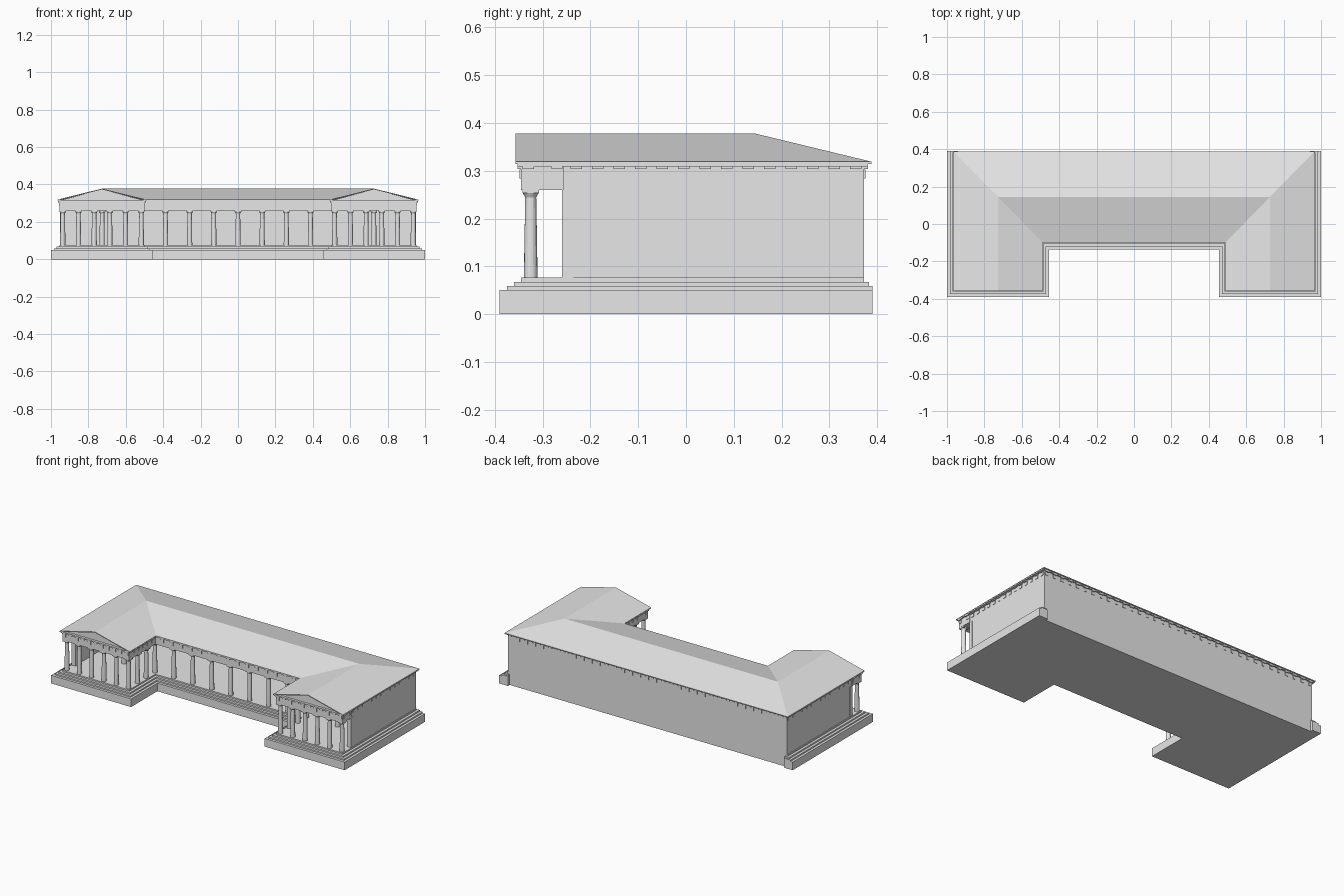
import bpy, bmesh
from math import cos, sin, pi

cube = bpy.data.objects.get("Cube")
if cube:
    bpy.data.objects.remove(cube, do_unlink=True)

stone = bpy.data.materials.new("pale_stone")
stone.use_nodes = True
GREY = (0.8, 0.8, 0.8, 1)
stone.diffuse_color = GREY
stone.node_tree.nodes["Principled BSDF"].inputs["Base Color"].default_value = GREY

# Shared plan dimensions
OUT, INN, FRONT, COURT = 0.955, 0.5, -0.345, -0.09
BACK, WALL, FLOOR = 0.373, 0.95, 0.076
BEAM, TOP = 0.26, 0.31
MID, RIDGE_Y = 0.7265, 0.144
EAVE, RIDGE = 0.319, 0.378


def finish(name, bm):
    bmesh.ops.recalc_face_normals(bm, faces=bm.faces)
    mesh = bpy.data.meshes.new(name)
    bm.to_mesh(mesh)
    bm.free()
    mesh.materials.append(stone)
    return place(name, mesh)


def place(name, mesh, loc=(0, 0, 0)):
    ob = bpy.data.objects.new(name, mesh)
    ob.location = loc
    bpy.context.collection.objects.link(ob)
    return ob


def add_box(bm, x0, x1, y0, y1, z0, z1):
    vs = bmesh.ops.create_cube(bm, size=1)["verts"]
    for v in vs:
        v.co.x = x1 if v.co.x > 0 else x0
        v.co.y = y1 if v.co.y > 0 else y0
        v.co.z = z1 if v.co.z > 0 else z0


def boxes(name, items, mirrored=False):
    bm = bmesh.new()
    for x0, x1, *rest in items:
        add_box(bm, x0, x1, *rest)
        if mirrored:
            add_box(bm, -x1, -x0, *rest)
    return finish(name, bm)


def extrude(bm, pts, vec):
    face = bm.faces.new([bm.verts.new(p) for p in pts])
    new = bmesh.ops.extrude_face_region(bm, geom=[face], use_keep_orig=True)["geom"]
    bmesh.ops.translate(bm, vec=vec, verts=[g for g in new if isinstance(g, bmesh.types.BMVert)])


def u_slab(name, d, back, z0, z1, notch=True):
    """U-shaped slab grown outward by d, optionally cut back behind the rear wall."""
    half = [(INN - d, COURT - d), (INN - d, FRONT - d), (OUT + d, FRONT - d), (OUT + d, back)]
    if notch and back > BACK:
        half += [(WALL - 0.01, back), (WALL - 0.01, BACK)]
    pts = half + [(-x, y) for x, y in reversed(half)]
    bm = bmesh.new()
    extrude(bm, [(x, y, z0) for x, y in pts], (0, 0, z1 - z0))
    return finish(name, bm)


# Plinth and steps
u_slab("plinth", 0.045, 0.39, 0, 0.05)
u_slab("lower_step", 0.03, 0.39, 0.05, 0.0585)
u_slab("middle_step", 0.015, 0.383, 0.0585, 0.0675)
u_slab("floor_step", 0, BACK, 0.0675, FLOOR)

# Solid walls with end pilasters
boxes("back_wall", [(-WALL, WALL, BACK - 0.02, BACK, FLOOR, TOP)])
boxes("side_wall", [(WALL - 0.02, WALL, -0.255, BACK - 0.02, FLOOR, TOP),
                    (WALL - 0.025, WALL + 0.002, -0.26, -0.235, FLOOR, BEAM)], True)

# Beams carried by the columns
W = 0.036
boxes("wing_beams", [(INN, OUT, FRONT, FRONT + W, BEAM, TOP),
                     (INN, INN + W, FRONT + W, COURT, BEAM, TOP),
                     (OUT - W, OUT, FRONT + W, -0.255, BEAM, TOP)], True)
boxes("court_beam", [(-INN - W, INN + W, COURT, COURT + W, BEAM, TOP)])
u_slab("cornice", 0.008, 0.381, 0.309, 0.316, notch=False)

# Frieze plates and eave blocks in regular runs
def frieze(bm, axis, fixed, sign, a, b, count):
    for i in range(count):
        c = a + (b - a) * i / (count - 1)
        for half, out, z0, z1 in ((0.009, 0.003, 0.284, 0.303), (0.012, 0.008, 0.304, TOP)):
            lo, hi = sorted((fixed - sign * 0.002, fixed + sign * out))
            if axis == "x":
                add_box(bm, c - half, c + half, lo, hi, z0, z1)
            else:
                add_box(bm, lo, hi, c - half, c + half, z0, z1)


bm = bmesh.new()
frieze(bm, "x", BACK, 1, -0.935, 0.935, 35)
frieze(bm, "x", COURT, -1, -0.45, 0.45, 15)
for s in (-1, 1):
    frieze(bm, "x", FRONT, -1, s * 0.515, s * 0.94, 11)
    frieze(bm, "y", s * INN, -s, -0.33, -0.12, 6)
    frieze(bm, "y", s * WALL, s, -0.23, 0.355, 14)
    frieze(bm, "y", s * OUT, s, -0.33, -0.27, 2)
finish("frieze_blocks", bm)

# Column: tapered shaft, flared cushion and square cap
bm = bmesh.new()
SIDES = 16
profile = [(0.014, 0), (0.0135, 0.06), (0.0115, 0.168), (0.0125, 0.17), (0.0165, 0.177)]
rings = [[bm.verts.new((r * cos(2 * pi * i / SIDES), r * sin(2 * pi * i / SIDES), z))
          for i in range(SIDES)] for r, z in profile]
for low, high in zip(rings, rings[1:]):
    for i in range(SIDES):
        j = (i + 1) % SIDES
        bm.faces.new((low[i], low[j], high[j], high[i]))
bm.faces.new(rings[0])
bm.faces.new(rings[-1])
add_box(bm, -0.0175, 0.0175, -0.0175, 0.0175, 0.177, BEAM - FLOOR)
first = finish("column", bm)
mesh = first.data

# Colonnades: wing fronts, wing inner sides, court and interior ridge line
near, far, cf, cy = 0.517, 0.937, -0.325, -0.07
spots = [(near * i / 4, cy) for i in range(-3, 4)]
for s in (-1, 1):
    spots += [(s * (near + (far - near) * i / 5), cf) for i in range(6)]
    spots += [(s * near, cf + (cy - cf) * i / 3) for i in range(1, 4)]
    spots += [(s * MID, y) for y in (cy, RIDGE_Y)]
first.location = (*spots[0], FLOOR)
for x, y in spots[1:]:
    place("column", mesh, (x, y, FLOOR))
boxes("inner_beam", [(MID - 0.015, MID + 0.015, FRONT + W, BACK - 0.02, BEAM, TOP)], True)

# Gable panels, set back under the roof edge
bm = bmesh.new()
for s in (-1, 1):
    extrude(bm, [(s * INN, -0.338, 0.314), (s * OUT, -0.338, 0.314),
                 (s * MID, -0.338, RIDGE - 0.004)], (0, 0.01, 0))
finish("gable_panel", bm)

# Hipped U-shaped roof with gabled wing ends
bm = bmesh.new()
EX, IX, FY, CY, BY = 0.965, 0.488, -0.357, -0.1, 0.388
slopes = [
    [(0, BY, EAVE), (EX, BY, EAVE), (MID, RIDGE_Y, RIDGE), (0, RIDGE_Y, RIDGE)],
    [(0, RIDGE_Y, RIDGE), (MID, RIDGE_Y, RIDGE), (IX, CY, EAVE), (0, CY, EAVE)],
    [(EX, BY, EAVE), (EX, FY, EAVE), (MID, FY, RIDGE), (MID, RIDGE_Y, RIDGE)],
    [(MID, RIDGE_Y, RIDGE), (MID, FY, RIDGE), (IX, FY, EAVE), (IX, CY, EAVE)],
]
for s in (-1, 1):
    for pts in slopes:
        bm.faces.new([bm.verts.new((s * x, y, z)) for x, y, z in pts])
bmesh.ops.remove_doubles(bm, verts=bm.verts, dist=0.0001)
bmesh.ops.recalc_face_normals(bm, faces=bm.faces)
bm.normal_update()
if sum(f.normal.z for f in bm.faces) < 0:
    bmesh.ops.reverse_faces(bm, faces=bm.faces)
# Drop a lower copy and close the rim to give the roof thickness
top_faces = list(bm.faces)
copy = bmesh.ops.extrude_face_region(bm, geom=top_faces, use_keep_orig=True)["geom"]
bmesh.ops.translate(bm, vec=(0, 0, -0.005), verts=[g for g in copy if isinstance(g, bmesh.types.BMVert)])
finish("roof", bm)
